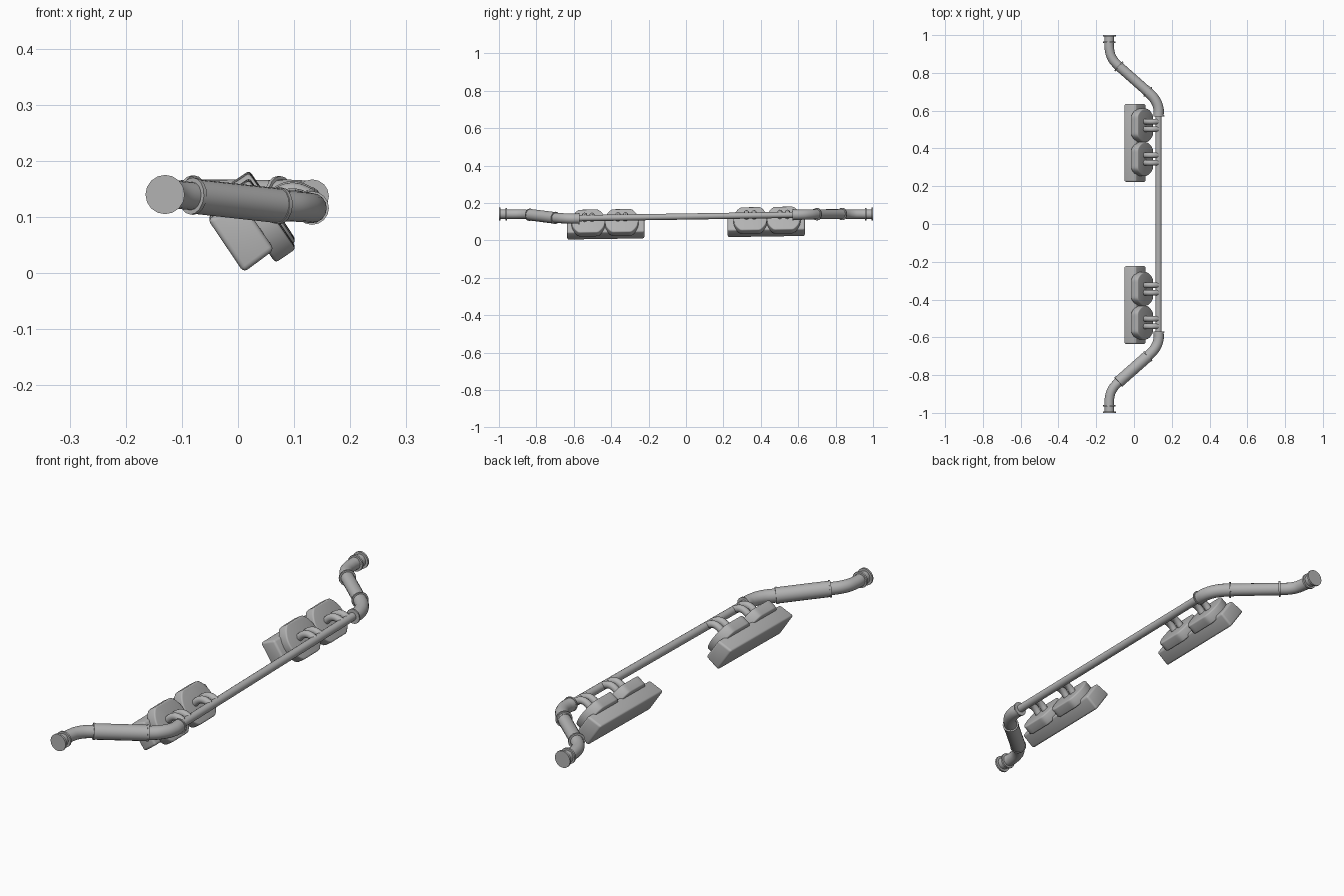
import bpy, bmesh, math
from mathutils import Vector

cube = bpy.data.objects.get("Cube")
if cube:
    bpy.data.objects.remove(cube, do_unlink=True)

grey = bpy.data.materials.new("metal grey")
grey.use_nodes = True
colour = (0.45, 0.45, 0.45, 1)
grey.diffuse_color = colour
grey.node_tree.nodes["Principled BSDF"].inputs["Base Color"].default_value = colour


def finish(obj):
    bpy.ops.object.select_all(action="DESELECT")
    obj.select_set(True)
    bpy.context.view_layer.objects.active = obj
    if obj.type == "CURVE":
        bpy.ops.object.convert(target="MESH")
        obj = bpy.context.object
    bpy.ops.object.shade_smooth_by_angle(angle=math.radians(40))
    return obj


def tube(name, points, radius):
    """Round pipe swept along a smooth path."""
    curve = bpy.data.curves.new(name, "CURVE")
    curve.dimensions = "3D"
    curve.bevel_depth = radius
    curve.bevel_resolution = 6
    curve.resolution_u = 10
    curve.use_fill_caps = True
    spline = curve.splines.new("BEZIER")
    spline.bezier_points.add(len(points) - 1)
    for bp, p in zip(spline.bezier_points, points):
        bp.co = p
        bp.handle_left_type = bp.handle_right_type = "AUTO"
    curve.materials.append(grey)
    obj = bpy.data.objects.new(name, curve)
    bpy.context.collection.objects.link(obj)
    return finish(obj)


def ring(name, centre, direction, radius, depth):
    """Short flat collar lying across a pipe."""
    half = Vector(direction).normalized() * depth / 2
    c = Vector(centre)
    return tube(name, [c - half, c + half], radius)


def prism(name, base, top, place, bevel):
    """Solid between two matching outlines, with rounded edges."""
    bm = bmesh.new()
    lower = [bm.verts.new(place(*p)) for p in base]
    upper = [bm.verts.new(place(*p)) for p in top]
    bm.faces.new(lower)
    bm.faces.new(upper[::-1])
    n = len(base)
    for i in range(n):
        j = (i + 1) % n
        bm.faces.new((lower[j], lower[i], upper[i], upper[j]))
    bmesh.ops.recalc_face_normals(bm, faces=bm.faces[:])
    sharp = [e for e in bm.edges if e.calc_face_angle(0) > math.radians(45)]
    bmesh.ops.bevel(bm, geom=sharp, offset=bevel, segments=3,
                    affect="EDGES", profile=0.5, clamp_overlap=True)
    bmesh.ops.recalc_face_normals(bm, faces=bm.faces[:])
    mesh = bpy.data.meshes.new(name)
    bm.to_mesh(mesh)
    bm.free()
    mesh.materials.append(grey)
    obj = bpy.data.objects.new(name, mesh)
    bpy.context.collection.objects.link(obj)
    return finish(obj)


def place(out, up, y):
    """Tilted frame of the boxes: outwards toward the rail, up its face."""
    return (0.01 + 0.83 * out - 0.56 * up,
            y,
            0.001 + 0.56 * out + 0.83 * up + 0.015 * (y + 0.63))


def box(end, y0, y1):
    back = [(0, 0, y0), (0, 0.115, y0), (0, 0.115, y1), (0, 0, y1)]
    face = [(0.068, 0.003, y0), (0.068, 0.102, y0),
            (0.068, 0.102, y1), (0.068, 0.003, y1)]
    prism(end + "_box", back, face, place, 0.009)


def flat_disc(name, y, radius=0.09, flat=0.074):
    outline = []
    for i in range(48):
        a = math.tau * i / 48
        up = max(-flat, min(flat, radius * math.sin(a)))
        outline.append((0.056 + up, y + radius * math.cos(a)))
    prism(name, [(0.056, u, v) for u, v in outline],
          [(0.1, u, v) for u, v in outline], place, 0.006)


# Long rail
tube("rail", [(0.13, -0.6, 0.118), (0.13, 0.6, 0.137)], 0.0165)

# Boxes, discs and the twin stubs that reach the rail
for end, side in (("front", -1), ("rear", 1)):
    box(end, *sorted((side * 0.223, side * 0.635)))
    for spot, distance in (("inner", 0.344), ("outer", 0.522)):
        y = side * distance
        flat_disc(f"{end}_{spot}_disc", y)
        lift = 0.015 * (y + 0.43)
        for label, offset in (("a", -0.02), ("b", 0.02)):
            path = [(0.05, 0.106), (0.078, 0.13), (0.1, 0.135), (0.128, 0.125)]
            tube(f"{end}_{spot}_stub_{label}",
                 [(x, y + offset, z + lift) for x, z in path], 0.0145)

# End pipes: neck bend, straight middle, rail bend
ends = {
    "front": (-1, 0.14, 0.137, 0.12, 0.116, 0.031),
    "rear": (1, 0.14, 0.141, 0.14, 0.137, 0.026),
}
for end, (s, z_tip, z_a, z_b, z_rail, thick) in ends.items():
    a = Vector((-0.08, s * 0.835, z_a))
    b = Vector((0.073, s * 0.7, z_b))
    run = (b - a).normalized()
    tube(end + "_neck_bend",
         [(-0.13, s * 0.995, z_tip), (-0.13, s * 0.925, z_tip),
          (-0.117, s * 0.88, z_tip), a, a + run * 0.015], 0.025)
    tube(end + "_middle_pipe", [a, b], thick)
    tube(end + "_rail_bend",
         [b - run * 0.015, b, (0.113, s * 0.655, (z_b + z_rail) / 2),
          (0.13, s * 0.61, z_rail), (0.13, s * 0.572, z_rail)], 0.027)
    # Collars and end flanges
    ring(end + "_neck_collar", a, run, 0.033, 0.007)
    ring(end + "_rail_collar", b, run, 0.033, 0.007)
    ring(end + "_rail_flange", (0.132, s * 0.572, z_rail), (0, 1, 0), 0.03, 0.006)
    ring(end + "_end_flange", (-0.13, s * 0.996, z_tip), (0, 1, 0), 0.035, 0.008)
    ring(end + "_inner_flange", (-0.13, s * 0.962, z_tip), (0, 1, 0), 0.033, 0.008)
